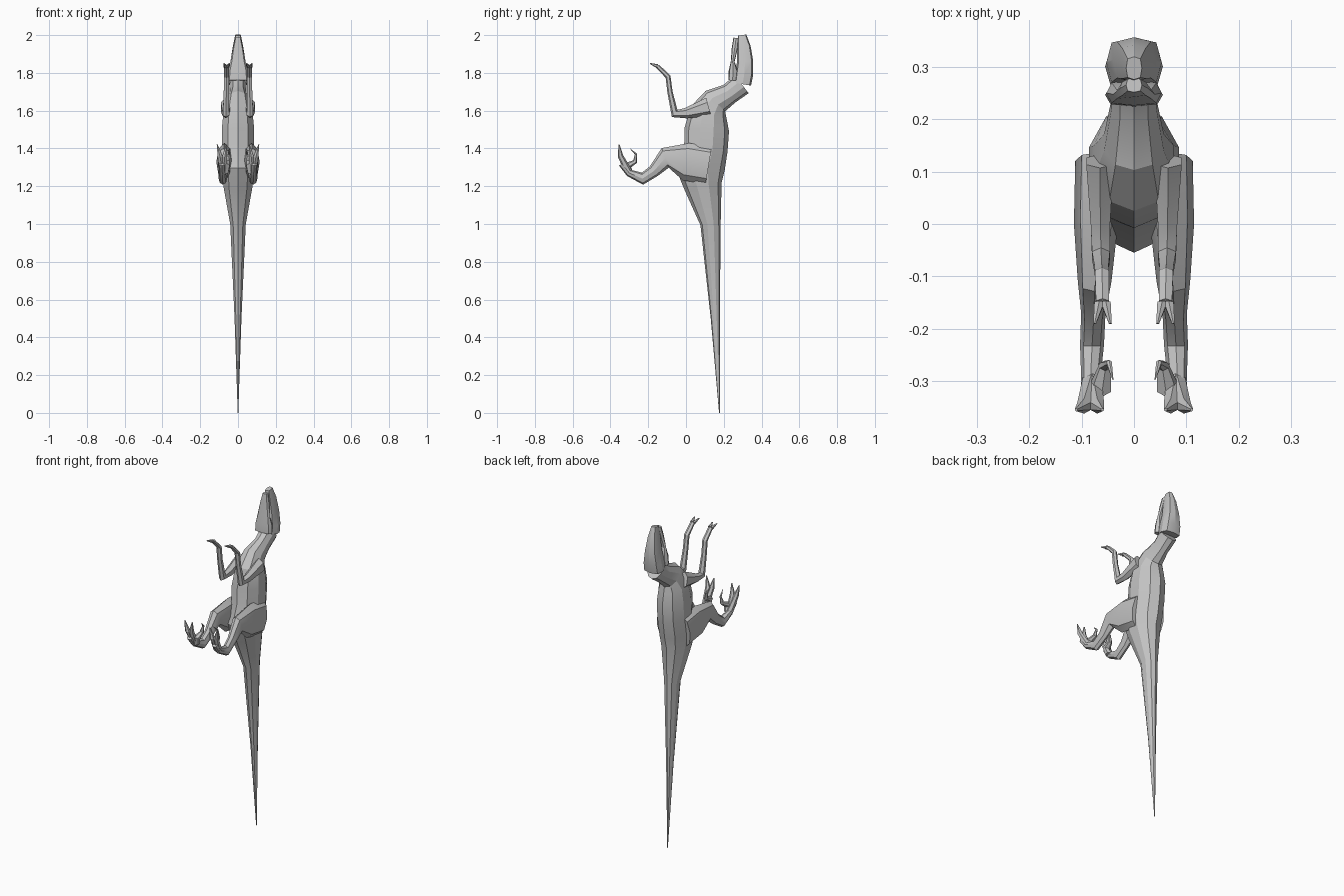
import bpy
import bmesh
import math
from mathutils import Vector

start_cube = bpy.data.objects.get("Cube")
if start_cube:
    bpy.data.objects.remove(start_cube, do_unlink=True)

# One plain colour for the whole animal
grey = bpy.data.materials.new("plain grey")
grey.use_nodes = True
brightness = 0.55
colour = (brightness, brightness, brightness, 1)
grey.diffuse_color = colour
shader = grey.node_tree.nodes["Principled BSDF"]
shader.inputs["Base Color"].default_value = colour


# Width rules: each takes the progress along the part and the local radius
def body_width(progress, radius):
    return min(0.09, radius * 0.8)


def head_width(progress, radius):
    return min(0.055, 0.065 - progress * 0.05)


def limb_width(progress, radius):
    return min(0.042, 0.01 + radius * 0.4)


def round_width(progress, radius):
    return radius


def signed_power(value, power):
    return math.copysign(abs(value) ** power, value)


def loft(name, joints, width_rule, start_x=0, end_x=0, sides=8, boxiness=1):
    """Skin rings set square to a path; each joint is (y, z, radius)."""
    bm = bmesh.new()
    rings = []
    centres = [Vector((0, y, z)) for y, z, radius in joints]
    last = len(joints) - 1
    for index, (y, z, radius) in enumerate(joints):
        # Average the directions of the two bones that meet at the joint
        direction = Vector()
        if index > 0:
            direction += (centres[index] - centres[index - 1]).normalized()
        if index < last:
            direction += (centres[index + 1] - centres[index]).normalized()
        direction.normalize()
        outward = Vector((0, -direction.z, direction.y))
        progress = index / last
        centre = centres[index].copy()
        centre.x = start_x + (end_x - start_x) * progress
        sideways = Vector((width_rule(progress, radius), 0, 0))
        ring = []
        for step in range(sides):
            angle = math.tau * step / sides
            along = signed_power(math.cos(angle), boxiness)
            across = signed_power(math.sin(angle), boxiness)
            ring.append(bm.verts.new(centre + outward * radius * along + sideways * across))
        rings.append(ring)
    for lower, upper in zip(rings, rings[1:]):
        for step in range(sides):
            following = (step + 1) % sides
            bm.faces.new((lower[step], lower[following], upper[following], upper[step]))
    bm.faces.new(rings[0])
    bm.faces.new(rings[-1])
    bmesh.ops.recalc_face_normals(bm, faces=bm.faces)

    mesh = bpy.data.meshes.new(name)
    bm.to_mesh(mesh)
    bm.free()
    mesh.materials.append(grey)
    part = bpy.data.objects.new(name, mesh)
    bpy.context.collection.objects.link(part)
    bpy.ops.object.select_all(action="DESELECT")
    part.select_set(True)
    bpy.context.view_layer.objects.active = part
    bpy.ops.object.shade_smooth_by_angle(angle=math.radians(25))
    return part


def loft_pair(name, joints, width_rule, start_x, end_x, sides=6):
    """Loft one limb part and mirror it to the other side."""
    part = loft(name, joints, width_rule, start_x, end_x, sides)
    mirror = part.modifiers.new("left and right", "MIRROR")
    mirror.use_axis = (True, False, False)
    return part


# Tail, trunk and neck in one skin, from the tail tip upwards
tail_tip = (0.177, 0, 0.002)
tail_middle = (0.155, 0.5, 0.024)
tail_base = (0.13, 1, 0.054)
rump = (0.09, 1.2, 0.1)
hips = (0.075, 1.29, 0.13)
waist = (0.105, 1.4, 0.116)
ribs = (0.11, 1.5, 0.118)
shoulders = (0.12, 1.59, 0.1)
neck_base = (0.155, 1.65, 0.075)
neck_middle = (0.23, 1.69, 0.056)
nape = (0.295, 1.74, 0.06)
loft("body", [tail_tip, tail_middle, tail_base, rump, hips, waist, ribs,
              shoulders, neck_base, neck_middle, nape], body_width, sides=10)

# Skull: broad at the back, tapering to the snout
skull_back = (0.3, 1.74, 0.045)
cheek = (0.308, 1.79, 0.047)
brow = (0.313, 1.86, 0.043)
muzzle = (0.306, 1.94, 0.036)
nose = (0.297, 2, 0.022)
loft("skull", [skull_back, cheek, brow, muzzle, nose], head_width, boxiness=0.6)

# Lower jaw, bowed away from the skull to leave a mouth slit
jaw_hinge = (0.246, 1.76, 0.022)
jaw_cheek = (0.25, 1.81, 0.024)
jaw_slit = (0.247, 1.86, 0.01)
jaw_front = (0.258, 1.93, 0.016)
chin = (0.265, 1.985, 0.014)
loft("jaw", [jaw_hinge, jaw_cheek, jaw_slit, jaw_front, chin], head_width, boxiness=0.6)

# Thigh, shin and foot bone
hip = (0.12, 1.31, 0.1)
thigh = (0, 1.33, 0.1)
knee = (-0.11, 1.35, 0.055)
shin = (-0.17, 1.28, 0.033)
ankle = (-0.23, 1.24, 0.032)
foot = (-0.3, 1.27, 0.02)
toe_base = (-0.34, 1.32, 0.018)
loft_pair("leg", [hip, thigh, knee, shin, ankle, foot, toe_base],
          limb_width, start_x=0.07, end_x=0.085, sides=8)

# Shoulder, upper arm, forearm and palm
shoulder = (0.12, 1.62, 0.05)
upper_arm = (0, 1.587, 0.028)
elbow = (-0.06, 1.585, 0.024)
forearm = (-0.085, 1.7, 0.014)
wrist = (-0.095, 1.78, 0.014)
palm = (-0.15, 1.835, 0.011)
loft_pair("arm", [shoulder, upper_arm, elbow, forearm, wrist, palm],
          limb_width, start_x=0.065, end_x=0.06)

# Two walking toes and two fingers, each pair fanned apart
toe_middle = (-0.347, 1.36, 0.015)
toe_claw = (-0.354, 1.42, 0.003)
finger_claw = (-0.19, 1.85, 0.003)
for label, side in (("inner", -1), ("outer", 1)):
    loft_pair(label + "_toe", [foot, toe_middle, toe_claw], round_width,
              start_x=0.08, end_x=0.085 + side * 0.025)
    loft_pair(label + "_finger", [palm, finger_claw], round_width,
              start_x=0.06 + side * 0.006, end_x=0.06 + side * 0.015)

# Raised toe with its hooked claw
raised_toe = (-0.31, 1.31, 0.022)
claw_base = (-0.27, 1.33, 0.012)
claw_bend = (-0.265, 1.37, 0.006)
claw_tip = (-0.297, 1.4, 0.001)
loft_pair("hooked_claw", [foot, raised_toe, claw_base, claw_bend, claw_tip],
          round_width, start_x=0.07, end_x=0.04)
